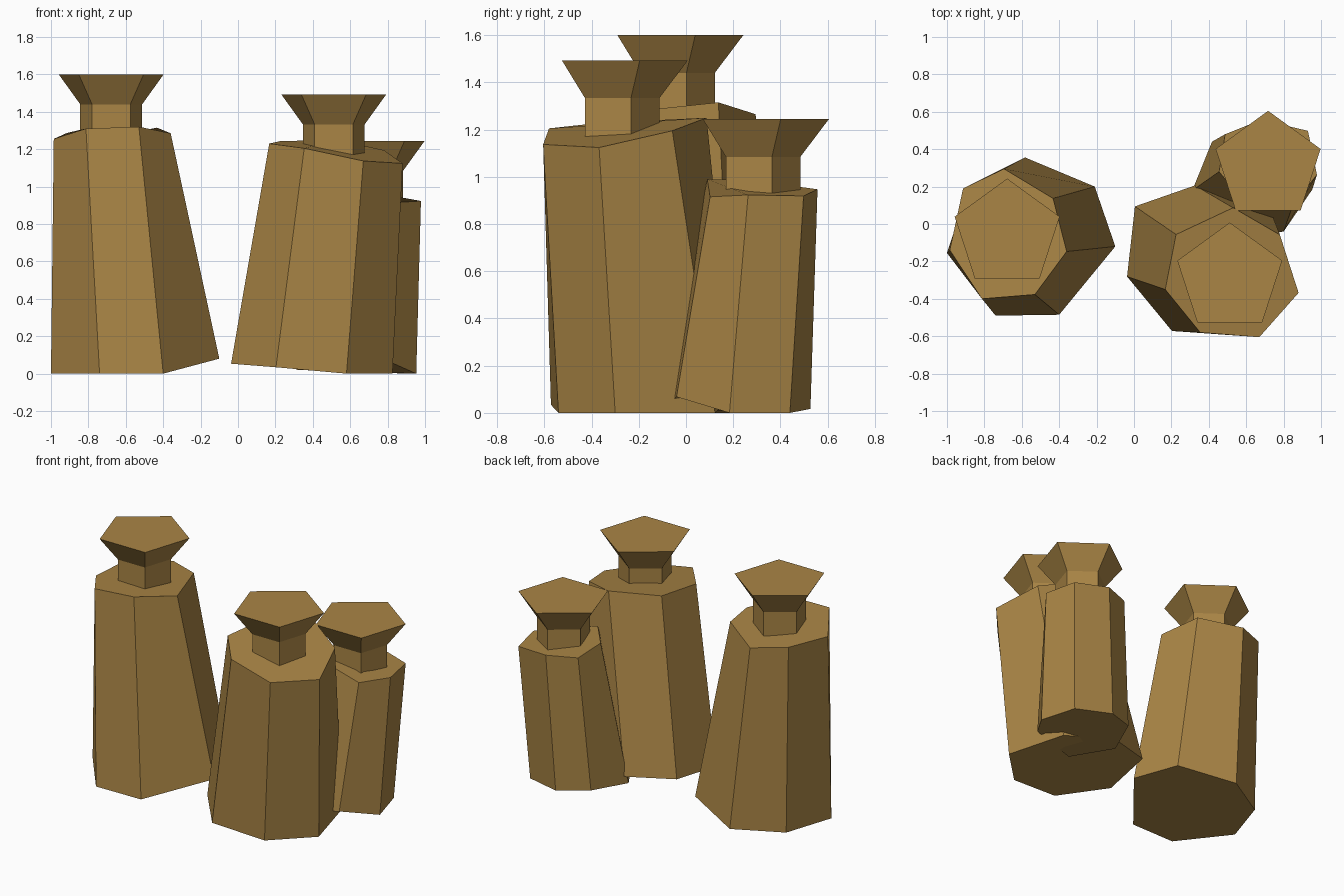
import bpy, bmesh
from math import pi, cos, sin

mat = bpy.data.materials.new("ochre")
mat.diffuse_color = (0.40, 0.235, 0.06, 1)


def loft(name, rings):
    """Closed flat-faced solid through a stack of rings."""
    bm = bmesh.new()
    loops = [[bm.verts.new(p) for p in ring] for ring in rings]
    n = len(loops[0])
    for a, b in zip(loops, loops[1:]):
        for i in range(n):
            j = (i + 1) % n
            bm.faces.new((a[i], a[j], b[j], b[i]))
    bm.faces.new(loops[0][::-1])
    bm.faces.new(loops[-1])
    bmesh.ops.recalc_face_normals(bm, faces=bm.faces)
    me = bpy.data.meshes.new(name)
    bm.to_mesh(me)
    bm.free()
    me.materials.append(mat)
    ob = bpy.data.objects.new(name, me)
    bpy.context.collection.objects.link(ob)


def pentagon(x, y, z, r):
    return [(x + r * cos(pi / 2 + k * 2 * pi / 5),
             y + r * sin(pi / 2 + k * 2 * pi / 5), z) for k in range(5)]


def column(side, foot, shoulder, x, y, top):
    # leaning uneven seven-sided body
    loft(side + "_body", [foot, shoulder])
    # straight neck and flared cap, both five-sided
    loft(side + "_neck", [pentagon(x, y, top - 0.36, 0.174),
                          pentagon(x, y, top - 0.16, 0.174)])
    loft(side + "_cap", [pentagon(x, y, top - 0.16, 0.174),
                         pentagon(x, y, top, 0.295)])


# left column
column("left",
       [(-1.0, -.155, 0), (-.74, -.49, 0), (-.40, -.485, 0), (-.10, -.12, .08),
        (-.21, .20, .076), (-.583, .356, .01), (-.89, .18, 0)],
       [(-.985, -.14, 1.255), (-.813, -.40, 1.31), (-.53, -.377, 1.32), (-.36, -.147, 1.285),
        (-.433, .137, 1.315), (-.695, .295, 1.265), (-.914, .19, 1.287)],
       -.678, -.052, 1.60)

# middle column
column("middle",
       [(-.037, -.281, .053), (.203, -.572, .034), (.58, -.54, 0), (.826, -.30, 0),
        (.71, .123, 0), (.326, .206, .07), (.005, .094, .095)],
       [(.167, -.35, 1.23), (.354, -.58, 1.205), (.67, -.605, 1.137), (.88, -.368, 1.124),
        (.78, -.058, 1.195), (.53, .087, 1.25), (.225, -.056, 1.243)],
       .512, -.287, 1.493)

# rear right column
column("rear",
       [(.80, -.04, .068), (.953, .184, 0), (.88, .44, 0), (.625, .527, .017),
        (.417, .44, .04), (.312, .18, .02), (.48, -.10, .02)],
       [(.85, .102, .915), (.978, .263, .923), (.93, .498, .919), (.68, .557, .947),
        (.487, .48, .95), (.455, .28, .985), (.61, .09, .99)],
       .717, .31, 1.244)
